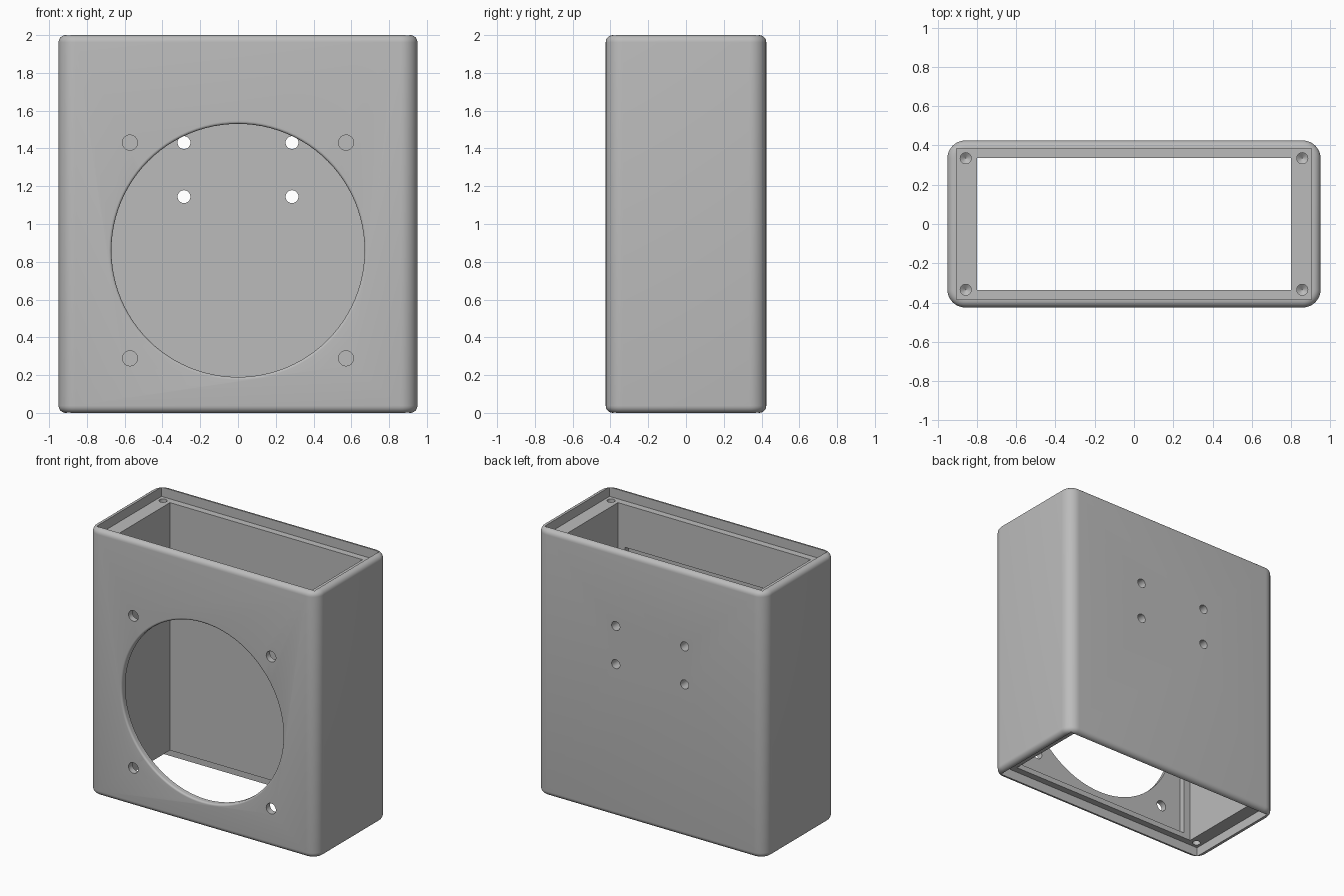
import bpy, bmesh, math
from mathutils import Matrix, Vector

cube = bpy.data.objects.get("Cube")
if cube:
    bpy.data.objects.remove(cube, do_unlink=True)

W, D, H = 1.90, 0.85, 2.0
grey = bpy.data.materials.new("plain grey")
GREY = (0.5, 0.5, 0.5, 1)
grey.use_nodes = True
grey.diffuse_color = GREY
grey.node_tree.nodes["Principled BSDF"].inputs["Base Color"].default_value = GREY


def finish(bm, name):
    bmesh.ops.recalc_face_normals(bm, faces=bm.faces[:])
    mesh = bpy.data.meshes.new(name)
    bm.to_mesh(mesh)
    bm.free()
    mesh.materials.append(grey)
    obj = bpy.data.objects.new(name, mesh)
    bpy.context.collection.objects.link(obj)
    return obj


def block(bm, size, centre):
    mat = Matrix.Translation(centre) @ Matrix.Diagonal((*size, 1))
    bmesh.ops.create_cube(bm, size=1, matrix=mat)


def lathe(name, profile, centre, axis, segments=32):
    """Solid of revolution from (radius, distance along axis) points."""
    bm = bmesh.new()
    turn = Vector(axis).to_track_quat('Z', 'Y').to_matrix().to_4x4()
    mat = Matrix.Translation(centre) @ turn
    rings = []
    for r, t in profile:
        angles = [math.tau * i / segments for i in range(segments)]
        rings.append([bm.verts.new(mat @ Vector((r * math.cos(a), r * math.sin(a), t)))
                      for a in angles])
    for lo, hi in zip(rings, rings[1:]):
        for i in range(segments):
            j = (i + 1) % segments
            bm.faces.new((lo[i], lo[j], hi[j], hi[i]))
    bm.faces.new(rings[0])
    bm.faces.new(rings[-1])
    return finish(bm, name)


def box_cutter(name, size, centre):
    bm = bmesh.new()
    block(bm, size, centre)
    return finish(bm, name)


# Outer shell: block with rounded corners, then softer top and bottom rims
bm = bmesh.new()
block(bm, (W, D, H), (0, 0, H / 2))
upright = [e for e in bm.edges if abs(e.verts[0].co.z - e.verts[1].co.z) > 1]
bmesh.ops.bevel(bm, geom=upright, offset=0.09, segments=10, profile=0.5, affect='EDGES')
rims = [e for e in bm.edges if abs(e.verts[0].co.z - e.verts[1].co.z) < 0.001]
bmesh.ops.bevel(bm, geom=rims, offset=0.038, segments=6, profile=0.5, affect='EDGES')
housing = finish(bm, "housing")

# Open shaft, lid recesses at both ends, square pocket behind the big opening
FAN_Z = 0.86
cutters = [
    box_cutter("shaft_cutter", (1.60, 0.67, 3), (0, 0, 1)),
    box_cutter("pocket_cutter", (1.484, 0.2, 1.50), (0, -0.28, FAN_Z)),
]
for z in (0, H):
    cutters.append(box_cutter("recess_cutter", (1.81, 0.77, 0.14), (0, 0, z)))

# Big round opening with a small rounded lip
R, LIP = 0.67, 0.014
arc = [math.radians(a) for a in range(0, 91, 15)]
profile = [(R + LIP, -0.1)]
profile += [(R + LIP * (1 - math.sin(a)), LIP * (1 - math.cos(a))) for a in arc]
profile += [(R, 0.15)]
cutters.append(lathe("opening_cutter", profile, (0, -D / 2, FAN_Z), (0, 1, 0), 96))

for sx in (-1, 1):
    # Mounting holes around the opening
    for z in (0.289, 1.431):
        cutters.append(lathe("front_hole_cutter", [(0.04, -0.1), (0.04, 0.2)],
                             (sx * 0.572, -D / 2, z), (0, 1, 0)))
    # Mounting holes in the back wall
    for z in (1.145, 1.431):
        cutters.append(lathe("back_hole_cutter", [(0.034, -0.2), (0.034, 0.1)],
                             (sx * 0.286, D / 2, z), (0, 1, 0)))
    # Blind lid screw holes in the ledges
    for sy in (-1, 1):
        for z, d in ((0.07, 1), (H - 0.07, -1)):
            cutters.append(lathe("screw_hole_cutter", [(0.028, -0.03), (0.028, 0.14), (0.002, 0.16)],
                                 (sx * 0.857, sy * 0.335, z), (0, 0, d), 24))

# Cut everything out of the shell
bpy.context.view_layer.objects.active = housing
for cutter in cutters:
    mod = housing.modifiers.new("cut", 'BOOLEAN')
    mod.operation, mod.solver, mod.object = 'DIFFERENCE', 'EXACT', cutter
    bpy.ops.object.modifier_apply(modifier=mod.name)
    bpy.data.objects.remove(cutter, do_unlink=True)

bpy.ops.object.select_all(action='DESELECT')
housing.select_set(True)
bpy.ops.object.shade_smooth_by_angle(angle=math.radians(30))
